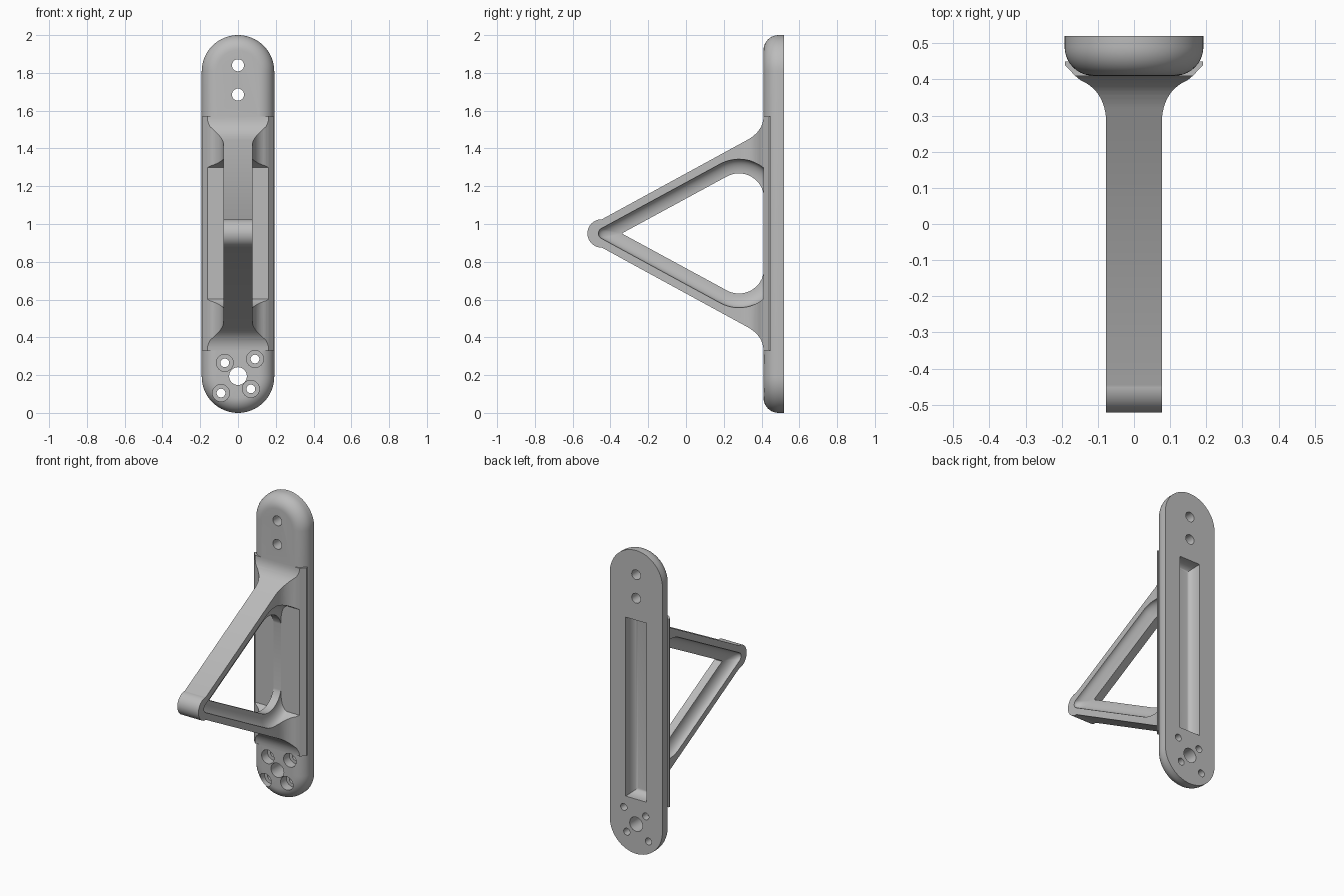
import bpy, bmesh, math
from mathutils import Vector

cube = bpy.data.objects.get("Cube")
if cube:
    bpy.data.objects.remove(cube, do_unlink=True)

grey = bpy.data.materials.new("satin grey")
grey.use_nodes = True
grey.diffuse_color = (0.5, 0.5, 0.5, 1)
grey.node_tree.nodes["Principled BSDF"].inputs["Base Color"].default_value = (0.5, 0.5, 0.5, 1)

MID = 0.95                       # height of the arm tip
SLOPE = math.radians(28.6)       # tilt of the struts


def loft(name, rings):
    """Closed solid through matching rings of points."""
    bm = bmesh.new()
    loops = [[bm.verts.new(p) for p in ring] for ring in rings]
    n = len(loops[0])
    for a, b in zip(loops, loops[1:]):
        for i in range(n):
            j = (i + 1) % n
            bm.faces.new((a[i], a[j], b[j], b[i]))
    bm.faces.new(loops[0])
    bm.faces.new(loops[-1])
    bmesh.ops.recalc_face_normals(bm, faces=bm.faces)
    mesh = bpy.data.meshes.new(name)
    bm.to_mesh(mesh)
    bm.free()
    mesh.materials.append(grey)
    obj = bpy.data.objects.new(name, mesh)
    bpy.context.collection.objects.link(obj)
    return obj


def combine(target, tool, operation):
    """Apply a boolean and remove the tool."""
    mod = target.modifiers.new("combine", 'BOOLEAN')
    mod.object, mod.operation, mod.solver = tool, operation, 'EXACT'
    bpy.context.view_layer.objects.active = target
    bpy.ops.object.modifier_apply(modifier=mod.name)
    bpy.data.objects.remove(tool, do_unlink=True)


def arc(cx, cy, r, start, end, steps):
    return [(cx + r * math.cos(start + (end - start) * i / steps),
             cy + r * math.sin(start + (end - start) * i / steps)) for i in range(steps + 1)]


def bezier(a, b, c, steps=10):
    a, b, c = Vector(a), Vector(b), Vector(c)
    return [tuple(a * (1 - t) ** 2 + b * 2 * t * (1 - t) + c * t * t)
            for t in (i / steps for i in range(steps + 1))]


def mirrored(half):
    """Close a profile by mirroring its second coordinate."""
    return half + [(a, -b) for a, b in reversed(half)]


def side_ring(points, x):
    return [(x, y, MID + z) for y, z in points]


# Back plate: a long rounded bar with a soft front edge
def bar_ring(r, y):
    end = 0.192
    pts = arc(0, 2 - end, r, 0, math.pi, 32) + arc(0, end, r, math.pi, 2 * math.pi, 32)
    return [(x, y, z) for x, z in pts]


soft = 0.08
rings = [bar_ring(0.192, 0.52)]
for i in range(11):
    t = math.pi / 2 * i / 10
    rings.append(bar_ring(0.192 - soft * (1 - math.cos(t)), 0.41 + soft * (1 - math.sin(t))))
plate = loft("wall_bracket", rings)

# Arm side silhouette: round tip, two struts, fillets at the plate
half = bezier((0.41, 0.62), (0.41, 0.545), (0.33, 0.498))
half += arc(-0.447, 0, 0.075, math.radians(88.6), math.pi * 0.99, 16)
outline = mirrored([(0.45, 0.62)] + half)
arm = loft("arm", [side_ring(outline, x) for x in (-0.3, 0.3)])

# Arm plan silhouette: narrow, flaring into the plate
flare = [(0.45, 0.191), (0.44, 0.191), (0.41, 0.163)]
flare += bezier((0.397, 0.147), (0.37, 0.083), (0.29, 0.077))
flare = mirrored(flare + [(-0.6, 0.077)])
plan = loft("plan", [[(x, y, z) for y, x in flare] for z in (0, 2)])
combine(arm, plan, 'INTERSECT')


# Triangular opening with hollowed sides
def opening(d):
    r = max(0.004, 0.4 * d)
    tip = -0.34 - d / math.sin(SLOPE) + r / math.sin(SLOPE)
    corner = 0.133 + d
    upper = math.pi / 2 + SLOPE
    pts = arc(0.28, 0.185, corner, math.acos(0.129 / corner), upper, 18)
    pts += arc(tip, 0, r, upper, math.pi * 0.99, 8)
    return mirrored(pts)


hollow = [(0.3, 0.075)]
for i in range(11):
    t = math.pi / 2 * i / 10
    hollow.append((0.077 - 0.05 * math.sin(t), 0.075 * math.cos(t)))
hollow += [(-x, d) for x, d in reversed(hollow)]
combine(arm, loft("opening", [side_ring(opening(d), x) for x, d in hollow]), 'DIFFERENCE')
combine(plate, arm, 'UNION')

# Long recess in the back with rounded walls
rings = []
for i in range(-1, 9):
    t = math.pi / 2 * max(i, 0) / 8
    y = 0.55 if i < 0 else 0.50 - 0.06 * math.sin(t)
    inset = 0.035 * (1 - math.cos(t))
    w, h = 0.076 - inset, 0.59 - inset
    rings.append([(-w, y, MID - h), (w, y, MID - h), (w, y, MID + h), (-w, y, MID + h)])
combine(plate, loft("recess", rings), 'DIFFERENCE')


# Mounting holes and counterbores
def drill(x, z, r, back=0.6):
    circle = arc(x, z, r, 0, 2 * math.pi, 32)[:-1]
    combine(plate, loft("drill", [[(a, y, b) for a, b in circle] for y in (0.3, back)]), 'DIFFERENCE')


for z, r in ((1.84, 0.032), (1.685, 0.032), (0.195, 0.047)):
    drill(0, z, r)
for x, z in ((-0.07, 0.265), (0.09, 0.285), (-0.09, 0.105), (0.068, 0.127)):
    drill(x, z, 0.023)
    drill(x, z, 0.045, 0.47)

bpy.ops.object.select_all(action='DESELECT')
plate.select_set(True)
bpy.context.view_layer.objects.active = plate
bpy.ops.object.shade_smooth_by_angle(angle=math.radians(30))
